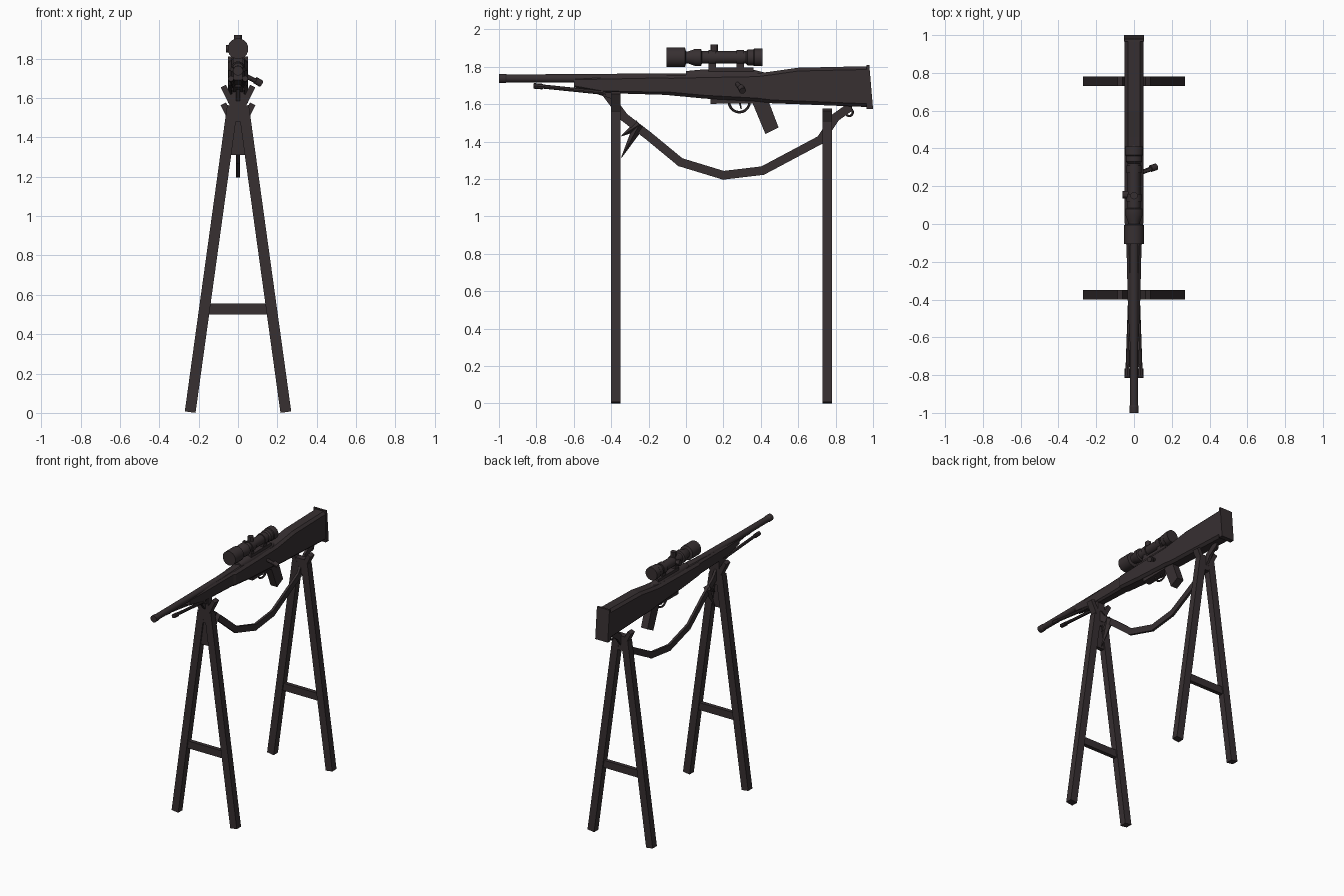
import bpy, bmesh, math
from mathutils import Vector

cube = bpy.data.objects.get("Cube")
if cube:
    bpy.data.objects.remove(cube, do_unlink=True)

dark = bpy.data.materials.new("dark_brown")
dark.use_nodes = True
dark.diffuse_color = (0.038, 0.029, 0.031, 1)
dark.node_tree.nodes["Principled BSDF"].inputs["Base Color"].default_value = dark.diffuse_color


def finish(name, bm, smooth=False):
    bmesh.ops.recalc_face_normals(bm, faces=bm.faces)
    mesh = bpy.data.meshes.new(name)
    bm.to_mesh(mesh)
    bm.free()
    mesh.materials.append(dark)
    obj = bpy.data.objects.new(name, mesh)
    bpy.context.collection.objects.link(obj)
    if smooth:
        bpy.ops.object.select_all(action='DESELECT')
        obj.select_set(True)
        bpy.context.view_layer.objects.active = obj
        bpy.ops.object.shade_smooth_by_angle()
    return obj


def loft(name, rings, smooth=False):
    """Skin a list of equal-length point rings and cap both ends."""
    bm = bmesh.new()
    loops = [[bm.verts.new(p) for p in ring] for ring in rings]
    count = len(loops[0])
    for a, b in zip(loops, loops[1:]):
        for i in range(count):
            j = (i + 1) % count
            bm.faces.new((a[i], a[j], b[j], b[i]))
    bm.faces.new(loops[0])
    bm.faces.new(loops[-1])
    return finish(name, bm, smooth)


def prism(name, profile, half):
    """Side profile of (y, z) points, extruded across x."""
    return loft(name, [[(x, y, z) for y, z in profile] for x in (-half, half)])


def box(name, x, y, z):
    return loft(name, [[(x[0], y[0], h), (x[1], y[0], h), (x[1], y[1], h), (x[0], y[1], h)] for h in z])


def beam(name, start, end, side, up):
    """Rectangular bar; side is its horizontal width, up its width in the vertical plane."""
    start, end = Vector(start), Vector(end)
    turn = (end - start).to_track_quat('Z', 'Y')
    corners = [(-side, -up), (side, -up), (side, up), (-side, up)]
    return loft(name, [[p + turn @ Vector((a / 2, b / 2, 0)) for a, b in corners] for p in (start, end)])


def rod(name, start, end, r1, r2=None, sides=12):
    start, end = Vector(start), Vector(end)
    turn = (end - start).to_track_quat('Z', 'Y')
    angles = [math.tau * i / sides for i in range(sides)]
    return loft(name, [[p + turn @ Vector((r * math.cos(a), r * math.sin(a), 0)) for a in angles]
                       for p, r in ((start, r1), (end, r1 if r2 is None else r2))], True)


def lathe_y(name, z, profile, sides=16):
    """Turned part along y from (y, radius) pairs."""
    angles = [math.tau * (i + 0.5) / sides for i in range(sides)]
    return loft(name, [[(r * math.cos(a), y, z + r * math.sin(a)) for a in angles] for y, r in profile], True)


def ring(name, centre, radius, tube, squash=1):
    bm = bmesh.new()
    n, m = 20, 6
    grid = []
    for i in range(n):
        a = math.tau * i / n
        row = []
        for j in range(m):
            b = math.tau * j / m
            r = radius + tube * math.cos(b)
            row.append(bm.verts.new((tube * math.sin(b), centre[0] + r * math.cos(a),
                                     centre[1] + r * math.sin(a) * squash)))
        grid.append(row)
    for i in range(n):
        for j in range(m):
            k, l = (i + 1) % n, (j + 1) % m
            bm.faces.new((grid[i][j], grid[k][j], grid[k][l], grid[i][l]))
    return finish(name, bm, True)


# Trestles: splayed legs, crossbar, gusset and cradle prongs
def trestle(prefix, y, top, prong_top):
    slope = 0.138
    foot = 0.243
    for s, tag in ((1, "left"), (-1, "right")):
        beam(f"{prefix}_leg_{tag}", (s * foot, y, 0.004), (s * (foot - slope * top), y, top), 0.05, 0.055)
        beam(f"{prefix}_prong_{tag}", (s * 0.02, y, prong_top - 0.11), (s * 0.075, y, prong_top), 0.05, 0.03)
    box(f"{prefix}_crossbar", (-0.16, 0.16), (y - 0.015, y + 0.015), (0.5, 0.555))
    box(f"{prefix}_apex_block", (-0.035, 0.035), (y - 0.024, y + 0.024), (top - 0.08, prong_top - 0.04))


trestle("front", -0.375, 1.56, 1.66)
trestle("rear", 0.755, 1.5, 1.57)
loft("front_gusset", [[(-w, y, z), (w, y, z), (w - t, y, 1.56), (t - w, y, 1.56)]
                      for y, w, t, z in ((-0.39, 0.06, 0.02, 1.31), (-0.36, 0.06, 0.02, 1.31))])
box("front_cradle_post", (-0.03, 0.03), (-0.4, -0.35), (1.52, 1.68))


# Stock: chamfered sections of (y, top, bottom, half width)
def stock_ring(y, top, low, w):
    c = 0.35 * w
    return [(-w + c, y, low), (w - c, y, low), (w, y, low + c), (w, y, top - c),
            (w - c, y, top), (c - w, y, top), (-w, y, top - c), (-w, y, low + c)]


stock_sections = [
    (-0.6, 1.74, 1.69, 0.024), (-0.45, 1.745, 1.66, 0.032), (-0.11, 1.755, 1.65, 0.04),
    (-0.09, 1.755, 1.648, 0.048), (0.1, 1.76, 1.63, 0.05), (0.38, 1.765, 1.615, 0.05),
    (0.46, 1.775, 1.605, 0.05), (0.6, 1.795, 1.6, 0.05), (0.97, 1.803, 1.585, 0.05)]
loft("stock", [stock_ring(*s) for s in stock_sections])
prism("butt_pad", [(0.965, 1.81), (0.98, 1.81), (1.0, 1.575), (0.965, 1.575)], 0.052)
prism("grip", [(0.35, 1.62), (0.44, 1.62), (0.495, 1.475), (0.425, 1.44)], 0.027)

# Barrel and receiver
lathe_y("barrel", 1.738, [(-1, 0.025), (-0.965, 0.025), (-0.96, 0.022), (-0.6, 0.023),
                          (-0.3, 0.026), (0.1, 0.027)])
lathe_y("receiver", 1.75, [(0.0, 0.028), (0.08, 0.036), (0.36, 0.036), (0.42, 0.02)], 12)
box("scope_rail", (-0.025, 0.025), (0.12, 0.36), (1.77, 1.797))
rod("bolt_handle", (0.03, 0.27, 1.715), (0.1, 0.295, 1.682), 0.012)
rod("bolt_knob", (0.088, 0.293, 1.69), (0.118, 0.303, 1.672), 0.018)

# Trigger parts
prism("magazine_plate", [(0.13, 1.64), (0.36, 1.63), (0.36, 1.605), (0.13, 1.602)], 0.03)
ring("trigger_guard", (0.285, 1.612), 0.055, 0.007)
rod("trigger", (0, 0.285, 1.62), (0, 0.295, 1.575), 0.007, 0.004, 6)

# Scope
axis = 1.85
lathe_y("scope_body", axis, [
    (-0.105, 0.053), (-0.005, 0.053), (0.0, 0.032), (0.015, 0.034), (0.05, 0.047), (0.08, 0.047),
    (0.085, 0.034), (0.32, 0.034), (0.33, 0.044), (0.36, 0.044), (0.365, 0.048), (0.41, 0.048)])
rod("scope_top_turret", (0, 0.15, axis), (0, 0.15, 1.92), 0.02)
rod("scope_side_turret", (0, 0.155, axis), (-0.062, 0.155, axis), 0.02)
for tag, y in (("front", 0.14), ("rear", 0.29)):
    lathe_y(f"scope_ring_{tag}", axis, [(y - 0.02, 0.04), (y + 0.02, 0.04)])
    box(f"scope_mount_{tag}", (-0.022, 0.022), (y - 0.02, y + 0.02), (1.78, 1.83))

# Folded bipod under the barrel
for s, tag in ((1, "left"), (-1, "right")):
    rod(f"bipod_leg_{tag}", (s * 0.035, -0.8, 1.698), (s * 0.022, -0.43, 1.66), 0.011, None, 8)
    rod(f"bipod_foot_{tag}", (s * 0.036, -0.815, 1.698), (s * 0.035, -0.765, 1.694), 0.015, None, 8)
prism("bipod_hinge", [(-0.5, 1.7), (-0.4, 1.7), (-0.36, 1.61), (-0.4, 1.63), (-0.48, 1.655)], 0.025)

# Sling: hanging strap, loose tails and end ring
path = [(-0.42, 1.65), (-0.33, 1.53), (-0.2, 1.43), (-0.03, 1.29), (0.2, 1.22),
        (0.41, 1.245), (0.72, 1.41), (0.8, 1.53), (0.87, 1.58)]
points = [Vector((0, y, z)) for y, z in path]
for i, (a, b) in enumerate(zip(points, points[1:])):
    extra = (b - a).normalized() * 0.01
    beam(f"sling_strap_{i}", a - extra, b + extra, 0.018, 0.046)
for tag, tip in (("long", (0, -0.345, 1.315)), ("short", (0, -0.345, 1.43))):
    rod(f"sling_tail_{tag}", (0, -0.25, 1.49), tip, 0.03, 0.002, 4)
ring("sling_ring", (0.872, 1.557), 0.02, 0.006)
rod("sling_swivel", (0, 0.88, 1.57), (0, 0.88, 1.6), 0.008, None, 8)
